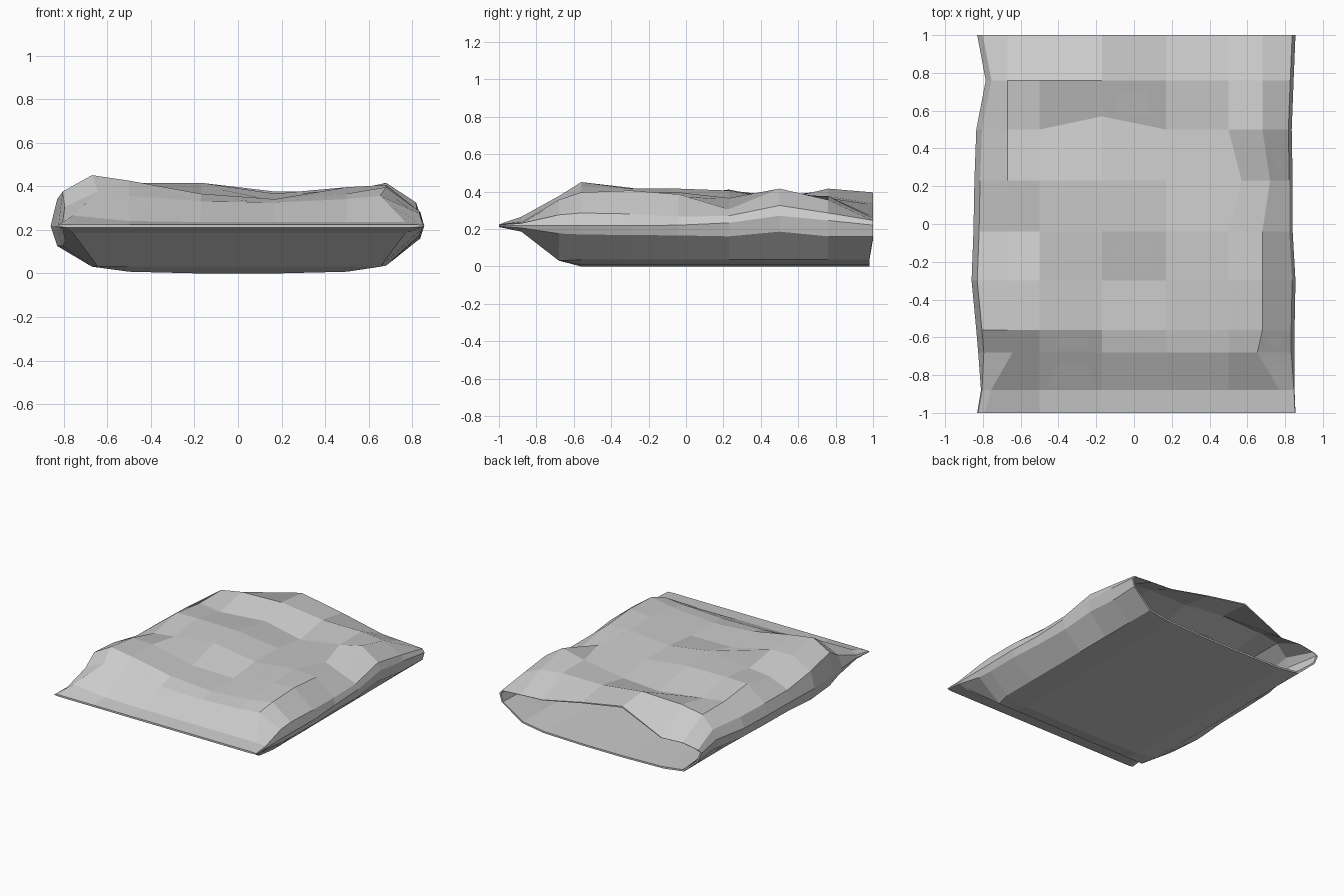
import bpy, bmesh

# Column positions across the bag
COLS = [-0.67, -0.50, -0.17, 0.17, 0.50, 0.68]
ROWS = [  # y, left edge, right edge, crumpled top heights per column
    (-1.00, -0.83, 0.855, [0.229] * 6),
    (-0.88, -0.81, 0.85, [0.27, 0.245, 0.24, 0.24, 0.24, 0.24]),
    (-0.68, -0.825, 0.85, [0.38, 0.36, 0.335, 0.33, 0.345, 0.36]),
    (-0.56, -0.835, 0.85, [0.455, 0.43, 0.37, 0.345, 0.37, 0.40]),
    (-0.30, -0.86, 0.855, [0.425, 0.42, 0.35, 0.345, 0.40, 0.41]),
    (-0.04, -0.85, 0.84, [0.36, 0.38, 0.42, 0.37, 0.40, 0.39]),
    (0.23, -0.845, 0.84, [0.41, 0.415, 0.41, 0.37, 0.37, 0.31]),
    (0.50, -0.835, 0.835, [0.38, 0.36, 0.35, 0.33, 0.38, 0.42]),
    (0.76, -0.785, 0.845, [0.38, 0.41, 0.42, 0.38, 0.38, 0.36]),
    (1.00, -0.83, 0.855, [0.26, 0.25, 0.40, 0.34, 0.27, 0.26]),
]
SPREAD = {0: 1.18, 1: 1.13, 2: 0.96}                 # column widening near the seal
BOTTOM = {0: 0.215, 1: 0.19, 2: 0.035}               # underside height near the seal
SAG = [0.035, 0.012, 0.004, 0.004, 0.012, 0.04]      # rounding of the underside
MID = 0.222
# Side heights per row: upper, middle and lower on the right; upper on the left
UP_R = [0.226, 0.235, 0.28, 0.29, 0.285, 0.27, 0.275, 0.33, 0.29, 0.25]
MID_R = [0.222, 0.222, 0.222, 0.222, 0.222, 0.225, 0.237, 0.275, 0.25, 0.225]
LOW_R = [0.219, 0.21, 0.18, 0.175, 0.172, 0.17, 0.165, 0.19, 0.165, 0.165]
UP_L = [0.226, 0.24, 0.31, 0.38, 0.345, 0.30, 0.30, 0.30, 0.29, 0.24]
LOW_L = [0.219, 0.21, 0.16, 0.13, 0.13, 0.14, 0.14, 0.14, 0.14, 0.15]


def section(i):
    """Closed cross-section: top, right side, underside, left side."""
    y, left, right, tops = ROWS[i]
    k = SPREAD.get(i, 1.0)
    xs = [COLS[0] * k, COLS[1], COLS[2], COLS[3], COLS[4], COLS[5] * k]
    top_xs = xs[:4] + [0.57, 0.72] if i == 6 else xs
    wrinkle = 0.07 if i == 7 else 0.0
    pts = [(x, y + (wrinkle if n == 2 else 0), z)
           for n, (x, z) in enumerate(zip(top_xs, tops))]
    inset = 0.03 if i > 1 else 0.005
    yb = y - (0.02 if i == 9 else 0)
    pts += [(right - inset * 0.6, y, UP_R[i]), (right, y, MID_R[i]),
            (right - inset * 0.6, y, LOW_R[i])]
    for x, s in reversed(list(zip(xs, SAG))):
        pts.append((x, yb, BOTTOM.get(i, s)))
    pts += [(left + inset, y, LOW_L[i]), (left, y, MID), (left + inset, y, UP_L[i])]
    return pts


# Outer skin runs seal to mouth, then the lining runs back inside
outer = [section(i) for i in range(len(ROWS))]
lining = [[(x * 0.985, y, MID + (z - MID) * 0.94) for x, y, z in ring]
          for ring in reversed(outer)]

bm = bmesh.new()
rings = [[bm.verts.new(p) for p in ring] for ring in outer + lining[:-1]]
for a, b in zip(rings, rings[1:]):
    n = len(a)
    for j in range(n):
        bm.faces.new((a[j], a[(j + 1) % n], b[(j + 1) % n], b[j]))
bm.faces.new(rings[0])
bm.faces.new(rings[-1])
bmesh.ops.recalc_face_normals(bm, faces=bm.faces)

mesh = bpy.data.meshes.new("open_bag")
bm.to_mesh(mesh)
bm.free()
bag = bpy.data.objects.new("open_bag", mesh)
bpy.context.collection.objects.link(bag)
# Rest the underside on the ground
low = min(v.co.z for v in mesh.vertices)
for v in mesh.vertices:
    v.co.z -= low
